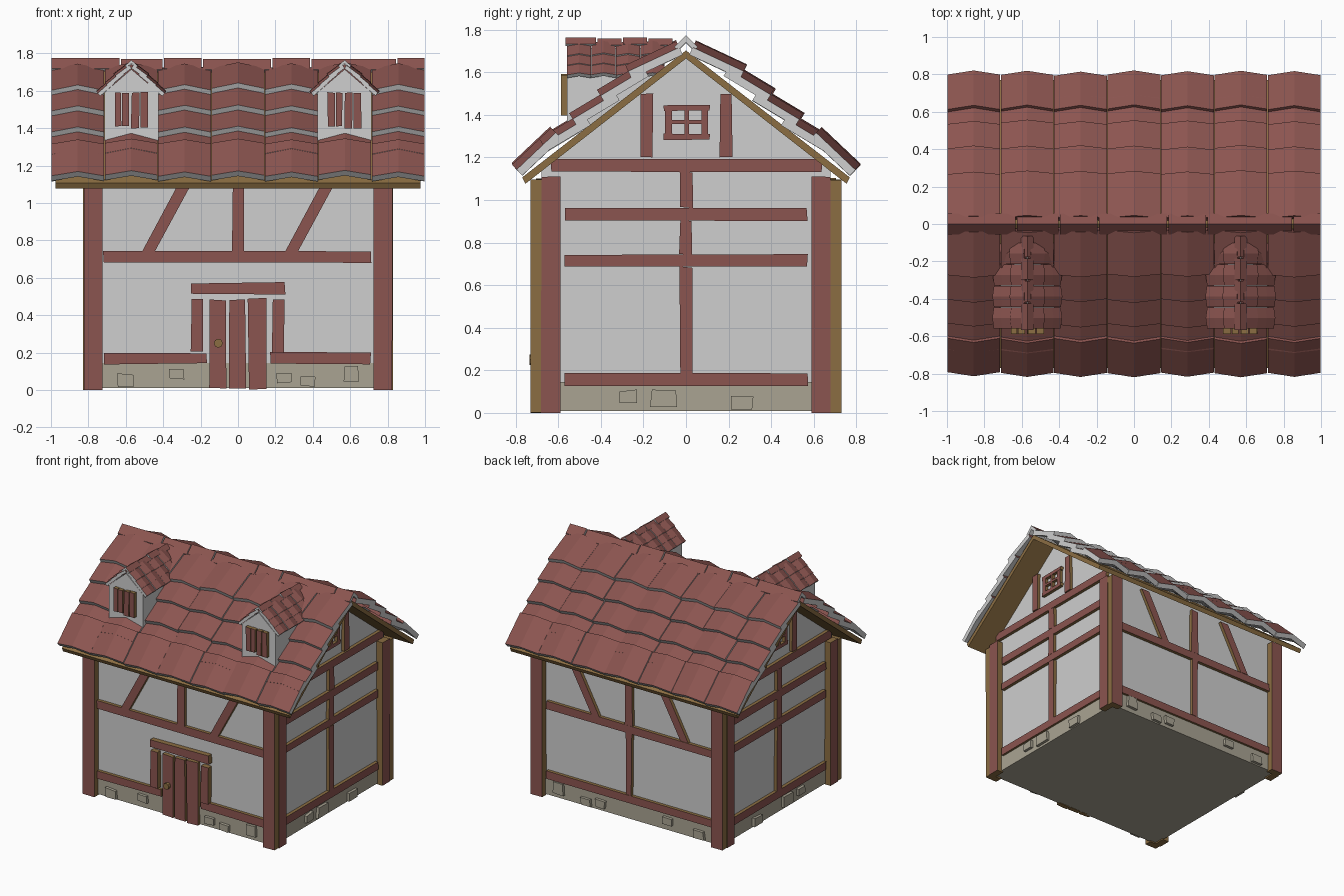
import bpy, bmesh, math, random
from mathutils import Vector

if "Cube" in bpy.data.objects:
    bpy.data.objects.remove(bpy.data.objects["Cube"])

random.seed(4)


def material(name, col):
    m = bpy.data.materials.new(name)
    m.diffuse_color = (*col, 1)
    m.use_nodes = True
    m.node_tree.nodes["Principled BSDF"].inputs["Base Color"].default_value = m.diffuse_color
    return m


RED = material("red wood and tile", (0.26, 0.09, 0.08))
WHITE = material("pale grey plaster", (0.62, 0.62, 0.62))
STONE = material("beige stone", (0.40, 0.37, 0.29))
BROWN = material("brown wood", (0.26, 0.155, 0.055))

X, Y = 0.78, 0.68          # half sizes of the walls
PITCH = 0.78               # slope of the roof underside
APEX = 1.665


def prism(bm, pts, d0, d1, place):
    """Extrude a 2D outline from d0 to d1, mapped into space by place(u, v, d)."""
    a = [bm.verts.new(place(u, v, d0)) for u, v in pts]
    b = [bm.verts.new(place(u, v, d1)) for u, v in pts]
    bm.faces.new(a)
    bm.faces.new(b[::-1])
    n = len(pts)
    for i in range(n):
        j = (i + 1) % n
        bm.faces.new((a[i], b[i], b[j], a[j]))


def finish(bm, name, mats, rule=None):
    bmesh.ops.recalc_face_normals(bm, faces=bm.faces[:])
    bm.normal_update()
    if rule:
        for f in bm.faces:
            f.material_index = rule(f.normal)
    me = bpy.data.meshes.new(name)
    bm.to_mesh(me)
    bm.free()
    for m in mats:
        me.materials.append(m)
    ob = bpy.data.objects.new(name, me)
    bpy.context.collection.objects.link(ob)
    return ob


def rect(u0, u1, v0, v1, jit=0.0):
    r = lambda: random.uniform(-jit, jit)
    return [(u + r(), v + r()) for u, v in ((u0, v0), (u1, v0), (u1, v1), (u0, v1))]


# Wall frames: u along the wall, v up, d outward from the wall
WALLS = {
    "front": (lambda u, v, d: (u, -Y - d, v), Vector((0, -1, 0))),
    "back": (lambda u, v, d: (u, Y + d, v), Vector((0, 1, 0))),
    "right": (lambda u, v, d: (X + d, u, v), Vector((1, 0, 0))),
    "left": (lambda u, v, d: (-X - d, u, v), Vector((-1, 0, 0))),
}


def planks(name, wall, outlines, depth):
    """Planks on a wall: red outer face, brown edges."""
    place, out = WALLS[wall]
    bm = bmesh.new()
    for o in outlines:
        prism(bm, o, -0.005, depth, place)
    finish(bm, name, [RED, BROWN], lambda n: 0 if n.dot(out) > 0.7 else 1)


# Plaster walls with gables, and stone base
bm = bmesh.new()
eave = APEX - PITCH * Y
prism(bm, [(-Y, 0.1), (Y, 0.1), (Y, eave), (0, APEX), (-Y, eave)], -X, X,
      lambda u, v, d: (d, u, v))
finish(bm, "plaster_walls", [WHITE])
bm = bmesh.new()
prism(bm, rect(-X - 0.008, X + 0.008, -Y - 0.008, Y + 0.008), 0.01, 0.145,
      lambda u, v, d: (u, v, d))
finish(bm, "stone_base", [STONE])

# Loose stones standing out of the base
LONG = [(-0.6, 0.02, 0.085, 0.09), (-0.33, 0.06, 0.11, 0.08), (0.245, 0.04, 0.095, 0.08),
        (0.37, 0.02, 0.07, 0.08), (0.605, 0.045, 0.13, 0.08)]
SIDE = [(-0.27, 0.05, 0.105, 0.08), (-0.105, 0.03, 0.11, 0.12), (0.265, 0.02, 0.08, 0.1)]
for w, (place, out) in WALLS.items():
    bm = bmesh.new()
    for c, z0, z1, wd in (LONG if w in ("front", "back") else SIDE):
        prism(bm, rect(c - wd / 2, c + wd / 2, z0, z1, 0.005), 0, 0.03, place)
    finish(bm, w + "_base_stones", [STONE])

# Timber frame
J = 0.004
for w in ("front", "back"):
    planks(w + "_corner_posts", w, [rect(s - 0.05, s + 0.05, 0, 1.095, J * (0.3)) for s in (-0.775, 0.775)], 0.05)
    beams = [rect(-0.72, 0.71, 0.68, 0.74, J)]
    for b in (-0.48, 0.285):      # parallel braces
        beams.append([(b - 0.033, 0.74), (b + 0.035, 0.74), (b + 0.23, 1.1), (b + 0.16, 1.1)])
    if w == "front":
        beams += [rect(-0.72, -0.17, 0.14, 0.2, J), rect(0.17, 0.71, 0.14, 0.2, J),
                  rect(-0.03, 0.03, 0.74, 1.1, J)]
    else:
        beams += [rect(-0.72, 0.71, 0.14, 0.2, J), rect(-0.03, 0.03, 0.74, 1.1, J),
                  rect(-0.025, 0.025, 0.2, 0.68, J)]
    planks(w + "_beams", w, beams, 0.025)

for w in ("right", "left"):
    planks(w + "_corner_posts", w, [rect(s - 0.045, s + 0.045, 0, 1.11, J * 0.3) for s in (-0.635, 0.635)], 0.05)
    planks(w + "_beams", w,
           [rect(-0.57, 0.57, z, z + 0.06, J) for z in (0.125, 0.685, 0.905)]
           + [rect(-0.03, 0.03, a, b, J) for a, b in ((0.185, 0.685), (0.745, 0.905), (0.965, 1.13))]
           + [rect(-0.635, 0.64, 1.13, 1.19, J)]
           + [rect(c - 0.028, c + 0.028, 1.2, 1.5, J) for c in (-0.185, 0.187)], 0.025)
    # Gable window
    planks(w + "_gable_window", w,
           [rect(-0.105, 0.112, z, z + 0.026, 0.002) for z in (1.284, 1.42)]
           + [rect(c - 0.016, c + 0.016, 1.31, 1.42) for c in (-0.082, 0.088)]
           + [rect(-0.066, 0.072, 1.357, 1.375), rect(-0.008, 0.014, 1.31, 1.357),
              rect(-0.008, 0.014, 1.375, 1.42)], 0.025)

# Door, door frame and knob
planks("door", "front", [rect(-0.15, -0.06, 0.01, 0.48, J), rect(-0.05, 0.04, 0.01, 0.48, J),
                         rect(0.055, 0.15, 0.005, 0.49, J)], 0.03)
planks("door_frame", "front", [rect(-0.25, -0.187, 0.205, 0.485, J), rect(0.185, 0.248, 0.2, 0.485, J),
                               rect(-0.25, 0.25, 0.513, 0.573, J)], 0.04)
bm = bmesh.new()
prism(bm, [(-0.105 + 0.024 * math.cos(k * math.pi / 4), 0.25 + 0.024 * math.sin(k * math.pi / 4))
           for k in range(8)], 0.02, 0.055, WALLS["front"][0])
finish(bm, "door_knob", [BROWN])

# Brown roof boards
bm = bmesh.new()
e = 0.755
ze = APEX - PITCH * e
prism(bm, [(-e, ze), (0, APEX), (e, ze), (e + 0.015, ze + 0.03), (0, APEX + 0.038), (-e - 0.015, ze + 0.03)],
      -0.975, 0.975, lambda u, v, d: (d, u, v))
finish(bm, "roof_boards", [BROWN])


def tiles(name, a0, a1, cols, rows, rise, t, place):
    """Folded tiles; rows are (start, end) points in (outward, z); place(along, outward, z)."""
    bm = bmesh.new()
    w = (a1 - a0) / cols
    for s in (-1, 1):
        for i in range(cols):
            c = a0 + (i + 0.5) * w
            h = w / 2 - 0.002
            lift = t * 0.15 * (i % 2)
            for (o0, z0), (o1, z1) in rows:
                d = Vector((o1 - o0, z1 - z0))
                n = Vector((-d.y, d.x)).normalized()
                j = lift + random.uniform(0, 0.1) * t
                prof = [(c - h, j), (c, rise + j), (c + h, j),
                        (c + h, j - t), (c, rise + j - t), (c - h, j - t)]
                prism(bm, prof, 0, 1 + random.uniform(0, 0.04),
                      lambda u, v, k: place(u, s * (o0 + d.x * k + n.x * v), z0 + d.y * k + n.y * v))
    finish(bm, name, [RED, WHITE], lambda n: 0 if n.z > 0.3 else 1)


def ridge(name, cuts, half, top, drop, t, place):
    """Row of chevron caps along a ridge."""
    bm = bmesh.new()
    for i, (a, b) in enumerate(zip(cuts, cuts[1:])):
        z = top - 0.006 * (i % 2)
        prism(bm, [(-half, z - drop), (0, z), (half, z - drop), (half - t * 0.6, z - drop - t * 0.7),
                   (0, z - t * 1.3), (-half + t * 0.6, z - drop - t * 0.7)],
              a + 0.004, b - 0.004, lambda u, v, d: place(d, u, v))
    finish(bm, name, [RED, WHITE], lambda n: 0 if n.z > 0.3 else 1)


# Main roof tiles and ridge
main = lambda a, o, z: (a, o, z)
rows = [((0.03, 1.715), (0.265, 1.605))]
for i in range(1, 4):
    o, z = 0.26 + 0.135 * i, 1.61 - 0.116 * i
    rows.append(((o - 0.2, z + 0.12), (o, z)))
rows.append(((0.61, 1.315), (0.79, 1.145)))
tiles("roof_tiles", -1, 1, 7, rows, 0.032, 0.038, main)
ridge("roof_ridge_caps", [-1, -0.63, -0.4, -0.19, 0.18, 0.39, 0.85, 1], 0.055, 1.775, 0.055, 0.025, main)

# Two dormers
for side, cx in (("left", -0.57), ("right", 0.57)):
    place = lambda a, o, z: (cx + o, a, z)
    bm = bmesh.new()
    prism(bm, [(-0.145, 1.33), (0.145, 1.33), (0.145, 1.59), (0, 1.715), (-0.145, 1.59)], -0.56, -0.1,
          lambda u, v, d: (cx + u, d, v))
    finish(bm, side + "_dormer_walls", [WHITE])
    tiles(side + "_dormer_tiles", -0.56, -0.1, 4,
          [((0.01, 1.735), (0.085, 1.68)), ((0.05, 1.70), (0.13, 1.634)), ((0.10, 1.655), (0.176, 1.588))],
          0.012, 0.02, place)
    ridge(side + "_dormer_ridge_caps", [-0.57, -0.42, -0.3, -0.18, -0.06], 0.034, 1.764, 0.03, 0.014, place)
    # Shutters and middle bar
    bm = bmesh.new()
    for u0, u1, z0, z1 in ((-0.09, -0.012, 1.41, 1.59), (0.0, 0.09, 1.40, 1.59)):
        m = (u0 + u1) / 2
        for a, b in ((u0, m - 0.002), (m + 0.002, u1)):
            prism(bm, rect(cx + a, cx + b, z0, z1, 0.003), -0.555, -0.588, lambda u, v, d: (u, d, v))
    finish(bm, side + "_dormer_shutters", [RED, BROWN], lambda n: 0 if n.y < -0.7 else 1)
